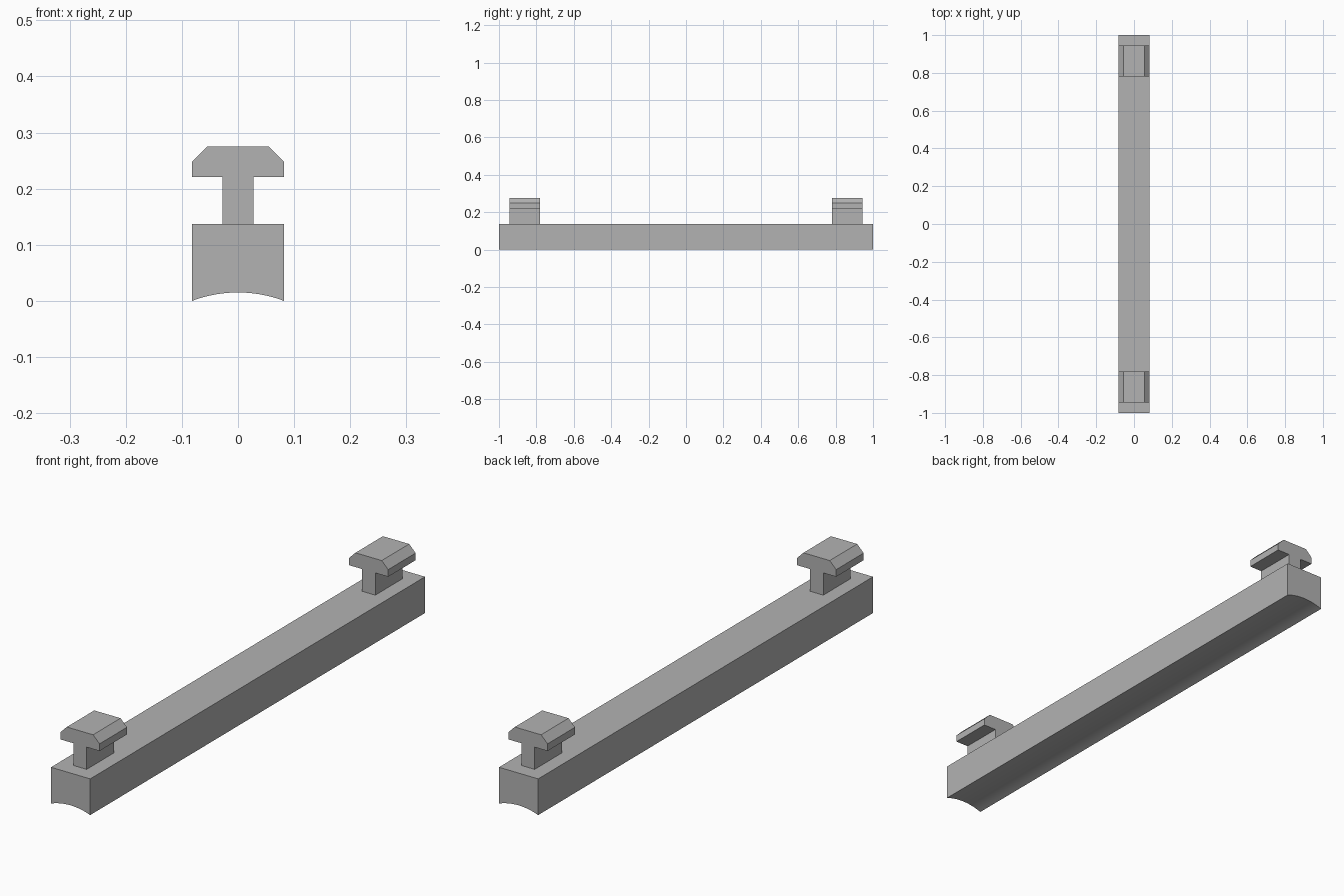
import bpy, bmesh, math

HALF_W, BAR_TOP, RISE = 0.082, 0.137, 0.015

cube = bpy.data.objects.get("Cube")
if cube:
    bpy.data.objects.remove(cube, do_unlink=True)

grey = bpy.data.materials.new("plain_grey")
grey.use_nodes = True
colour = (0.45, 0.45, 0.45, 1)
grey.diffuse_color = colour
grey.node_tree.nodes["Principled BSDF"].inputs["Base Color"].default_value = colour


def extrude_profile(name, profile, y0, y1):
    """Extrude an x-z outline along y."""
    bm = bmesh.new()
    face = bm.faces.new([bm.verts.new((x, y0, z)) for x, z in profile])
    ext = bmesh.ops.extrude_face_region(bm, geom=[face])
    moved = [v for v in ext["geom"] if isinstance(v, bmesh.types.BMVert)]
    bmesh.ops.translate(bm, verts=moved, vec=(0, y1 - y0, 0))
    bmesh.ops.recalc_face_normals(bm, faces=bm.faces)
    mesh = bpy.data.meshes.new(name)
    bm.to_mesh(mesh)
    bm.free()
    mesh.materials.append(grey)
    obj = bpy.data.objects.new(name, mesh)
    bpy.context.collection.objects.link(obj)
    return obj


# Long bar with a shallow concave underside
radius = (HALF_W ** 2 + RISE ** 2) / (2 * RISE)
sweep = math.asin(HALF_W / radius)
steps = 16
arc = []
for i in range(steps + 1):
    a = sweep * (2 * i / steps - 1)
    arc.append((radius * math.sin(a), RISE - radius * (1 - math.cos(a))))
bar = extrude_profile("bar", arc + [(HALF_W, BAR_TOP), (-HALF_W, BAR_TOP)], -1, 1)
bpy.context.view_layer.objects.active = bar
bar.select_set(True)
bpy.ops.object.shade_smooth_by_angle(angle=math.radians(30))
bar.select_set(False)

# T-shaped lugs with chamfered heads, one near each end
right_half = [(0.028, BAR_TOP), (0.028, 0.221), (HALF_W, 0.221),
              (HALF_W, 0.248), (0.055, 0.275)]
lug = right_half + [(-x, z) for x, z in reversed(right_half)]
for name, centre in (("front_lug", -0.862), ("back_lug", 0.862)):
    extrude_profile(name, lug, centre - 0.082, centre + 0.082)
